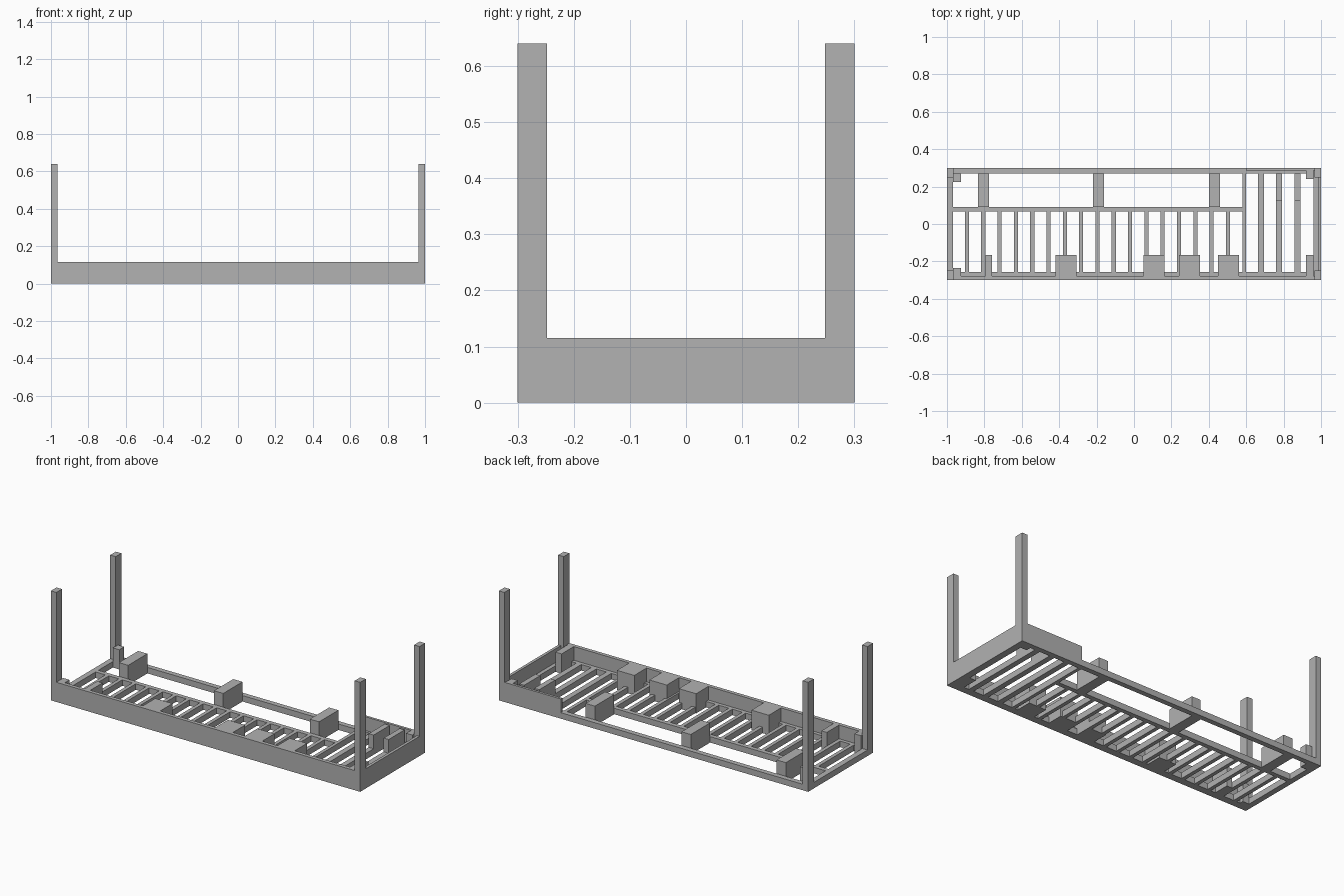
import bpy
import bmesh
from mathutils import Vector

cube = bpy.data.objects.get("Cube")
if cube:
    bpy.data.objects.remove(cube, do_unlink=True)

grey = bpy.data.materials.new("plain_grey")
grey.use_nodes = True
COLOUR = (0.445, 0.445, 0.445, 1)
grey.diffuse_color = COLOUR
grey.node_tree.nodes["Principled BSDF"].inputs["Base Color"].default_value = COLOUR

BASE = 0.035   # height of the floor frame
WALL = 0.115   # height of the walls and blocks
TOP = 0.64     # height of the corner posts


def box(name, x, y, z):
    """Box spanning the given (low, high) ranges."""
    low, high = Vector((x[0], y[0], z[0])), Vector((x[1], y[1], z[1]))
    bm = bmesh.new()
    bmesh.ops.create_cube(bm, size=1)
    for v in bm.verts:
        v.co = (low + high) / 2 + v.co * (high - low)
    mesh = bpy.data.meshes.new(name)
    bm.to_mesh(mesh)
    bm.free()
    mesh.materials.append(grey)
    obj = bpy.data.objects.new(name, mesh)
    bpy.context.collection.objects.link(obj)
    return obj


# Floor frame
low = (0, BASE)
box("front_rail", (-1, 1), (-0.3, -0.257), low)
box("back_rail", (-1, 1), (0.27, 0.3), low)
box("right_end_rail", (-1, -0.967), (-0.257, 0.27), low)
box("left_end_rail", (0.96, 1), (-0.257, 0.27), low)
box("inner_rail", (-0.967, 0.58), (0.066, 0.092), low)
box("divider_rail", (0.58, 0.6), (-0.257, 0.27), low)

# Upright walls
tall = (BASE, WALL)
box("front_wall", (-1, 1), (-0.3, -0.278), tall)
box("left_end_wall", (0.983, 1), (-0.278, 0.285), tall)
box("back_wall", (0.6, 1), (0.285, 0.3), tall)

# Corner posts
for x in ((-1, -0.965), (0.965, 1)):
    for y in ((-0.3, -0.248), (0.248, 0.3)):
        box("corner_post", x, y, (BASE, TOP))

# Short slats of the main bay
for i in range(17):
    c = -0.893 + i * 0.0872
    box("short_slat", (c - 0.011, c + 0.011), (-0.257, 0.066), low)

# Long slats of the end bay, two with raised back ends
for i in range(3):
    x = (0.663 + i * 0.097, 0.695 + i * 0.097)
    box("long_slat", x, (-0.257, 0.27), low)
    if i:
        box("raised_slat_end", x, (0.122, 0.27), tall)

# Blocks bridging the back opening
for x in (-0.835, -0.22, 0.4):
    box("back_block", (x, x + 0.06), (0.092, 0.27), (0, WALL))

# Blocks along the front wall
for x, w in ((-0.795, 0.035), (-0.42, 0.112), (0.05, 0.112),
             (0.24, 0.112), (0.45, 0.112), (0.92, 0.04)):
    box("front_block", (x, x + w), (-0.278, -0.165), (0, WALL))

# Small corner blocks
box("back_right_corner_block", (-0.967, -0.925), (0.225, 0.27), (0, WALL))
box("front_right_corner_block", (-0.967, -0.925), (-0.278, -0.235), (0, WALL))
box("back_left_corner_block", (0.92, 0.96), (0.24, 0.285), (0, WALL))
